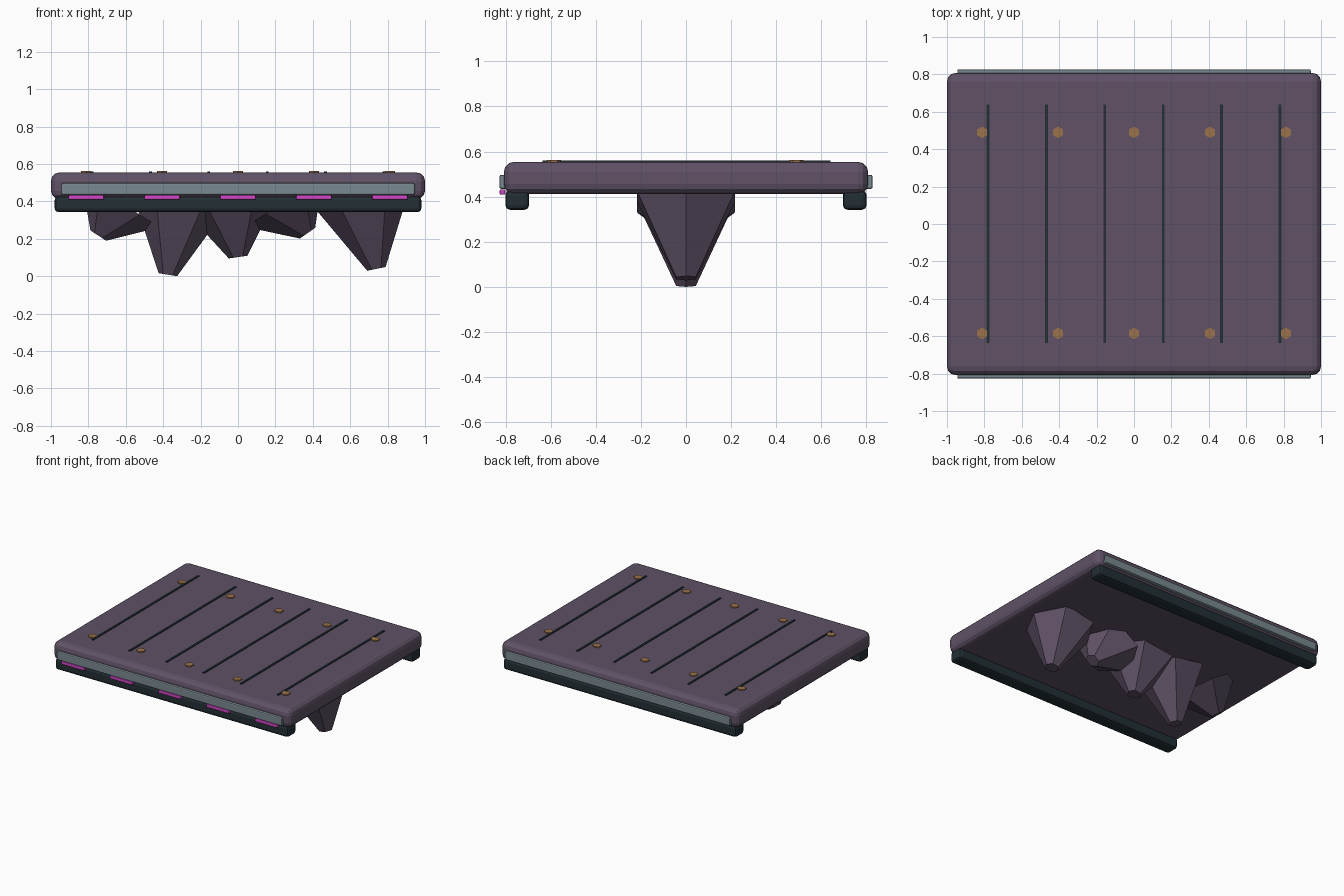
import bpy
import bmesh
from math import radians, pi
from mathutils import Matrix, Vector

if "Cube" in bpy.data.objects:
    bpy.data.objects.remove(bpy.data.objects["Cube"], do_unlink=True)


def material(name, r, g, b):
    mat = bpy.data.materials.new(name)
    mat.use_nodes = True
    mat.diffuse_color = (r, g, b, 1)
    mat.node_tree.nodes["Principled BSDF"].inputs["Base Color"].default_value = (r, g, b, 1)
    return mat


STONE = material("purple stone", 0.115, 0.083, 0.133)
DARK = material("dark metal", 0.016, 0.028, 0.036)
STEEL = material("grey steel", 0.19, 0.25, 0.28)
GLOW = material("magenta glow", 0.62, 0.06, 0.54)
BRASS = material("brass", 0.32, 0.17, 0.07)


def finish(name, bm, mat):
    bmesh.ops.recalc_face_normals(bm, faces=bm.faces)
    mesh = bpy.data.meshes.new(name)
    bm.to_mesh(mesh)
    bm.free()
    mesh.materials.append(mat)
    obj = bpy.data.objects.new(name, mesh)
    bpy.context.collection.objects.link(obj)
    return obj


def box(name, center, size, mat, bevel=0, segments=2):
    bm = bmesh.new()
    bmesh.ops.create_cube(bm, size=1)
    bmesh.ops.scale(bm, vec=size, verts=bm.verts)
    bmesh.ops.translate(bm, vec=center, verts=bm.verts)
    if bevel:
        bmesh.ops.bevel(bm, geom=bm.edges[:], offset=bevel, segments=segments,
                        profile=0.5, affect='EDGES')
    return finish(name, bm, mat)


def cone(name, base, r1, r2, depth, mat, tilt=0, spin=0):
    # The r1 end sits at base; the axis leans toward +x by tilt degrees
    bm = bmesh.new()
    bmesh.ops.create_cone(bm, cap_ends=True, segments=6, radius1=r1, radius2=r2, depth=depth)
    turn = (Matrix.Translation(base) @ Matrix.Rotation(radians(tilt), 4, 'Y')
            @ Matrix.Translation((0, 0, depth / 2)) @ Matrix.Rotation(spin, 4, 'Z'))
    bm.transform(turn)
    return finish(name, bm, mat)


# Platform slab
box("slab", (0, 0, 0.483), (2, 1.615, 0.143), STONE, 0.045, 3)

# Under rails and steel edge trims, front and back
for label, side in (("front", -1), ("back", 1)):
    box(label + "_rail", (0, side * 0.748, 0.385), (1.96, 0.105, 0.086), DARK, 0.02)
    box(label + "_trim", (0, side * 0.81, 0.466), (1.89, 0.034, 0.062), STEEL, 0.008)

# Glowing strips and bolts share the same five columns
for i in range(5):
    x = (i - 2) * 0.406
    box(f"glow_strip_{i + 1}", (x, -0.813, 0.421), (0.19, 0.026, 0.024), GLOW, 0.006)
    for label, y in (("front", -0.585), ("back", 0.49)):
        cone(f"{label}_bolt_{i + 1}", Vector((x, y, 0.54)), 0.031, 0.031, 0.022, BRASS)

# Plank seams on the deck
for i in range(6):
    x = (i - 2.5) * 0.312
    box(f"plank_seam_{i + 1}", (x, 0.002, 0.556), (0.015, 1.275, 0.009), DARK)

# Hanging rock spikes: tip x, tip z, length, lean
spikes = [(-0.747, 0.217, 0.215, 33),
          (-0.375, 0.008, 0.39, 9),
          (0.0, 0.102, 0.29, -8),
          (0.372, 0.23, 0.215, -35),
          (0.74, 0.039, 0.368, -11.5)]
for i, (x, z, length, lean) in enumerate(spikes):
    cone(f"rock_spike_{i + 1}", Vector((x, 0, z)), 0.05, 0.25, length, STONE, lean, pi / 2)
